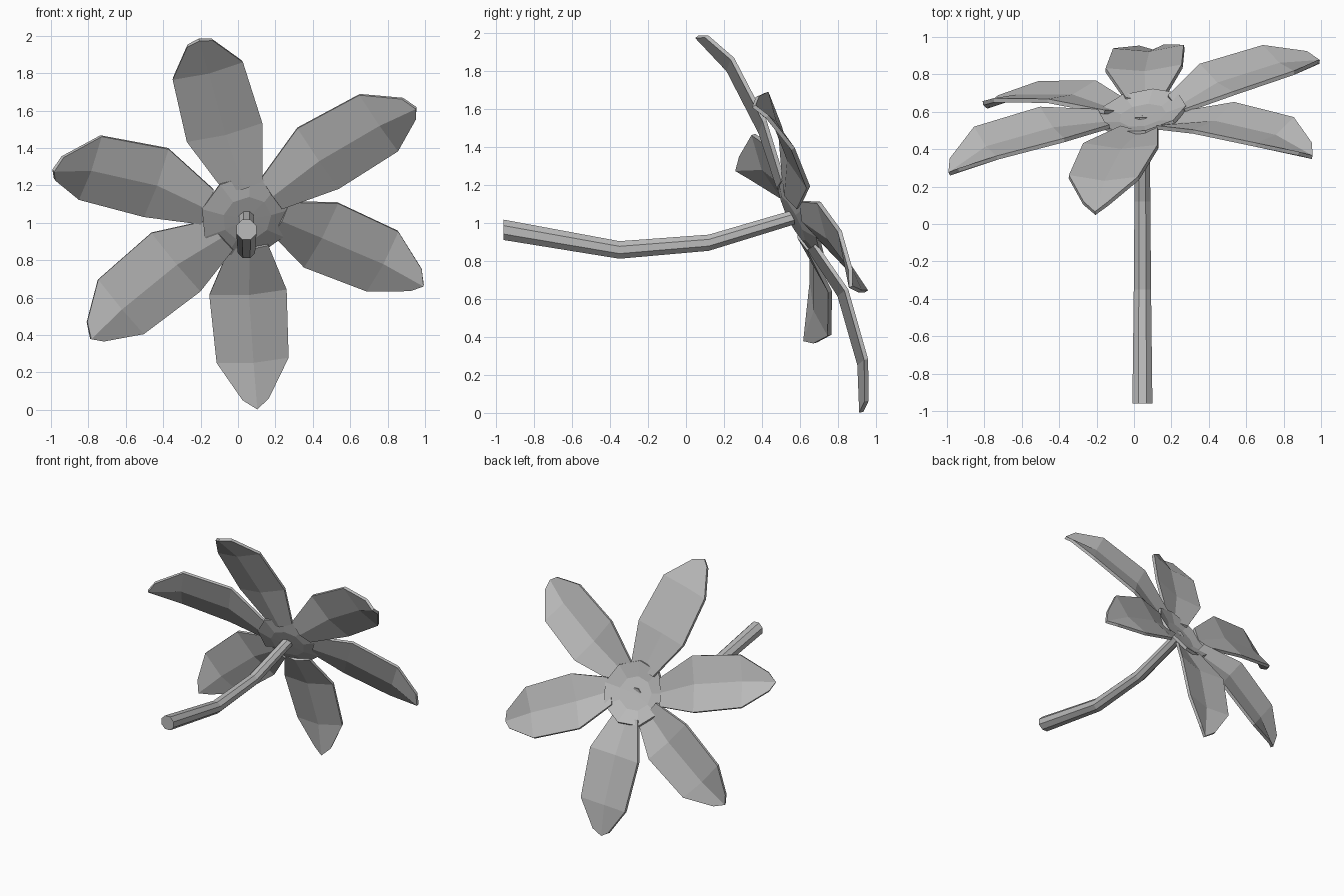
import bpy, bmesh, math
from mathutils import Vector as V

if "Cube" in bpy.data.objects:
    bpy.data.objects.remove(bpy.data.objects["Cube"])

AXIS = V((-0.17, 0.87, 0.45)).normalized()   # direction the blossom faces
HUB = V((0.045, 0.58, 1.03))

grey = bpy.data.materials.new("plain_grey")
grey.diffuse_color = (0.5, 0.5, 0.5, 1)
grey.use_nodes = True
grey.node_tree.nodes["Principled BSDF"].inputs["Base Color"].default_value = grey.diffuse_color


def make(name, rows, closed=False, caps=False, thickness=0):
    """Skin a list of point rows with quads; closed joins each row into a ring."""
    bm = bmesh.new()
    grid = [[bm.verts.new(p) for p in row] for row in rows]
    n = len(rows[0])
    for a, b in zip(grid, grid[1:]):
        for i in range(n if closed else n - 1):
            j = (i + 1) % n
            bm.faces.new((a[i], a[j], b[j], b[i]))
    if caps:
        bm.faces.new(grid[0])
        bm.faces.new(grid[-1])
    bmesh.ops.recalc_face_normals(bm, faces=bm.faces)
    mesh = bpy.data.meshes.new(name)
    bm.to_mesh(mesh)
    bm.free()
    mesh.materials.append(grey)
    obj = bpy.data.objects.new(name, mesh)
    bpy.context.collection.objects.link(obj)
    if thickness:
        mod = obj.modifiers.new("thickness", 'SOLIDIFY')
        mod.thickness = thickness
        mod.offset = 0
    return obj


def petal(name, side, *path):
    """Cupped leaf: a centre crease with an edge either side, root to tip."""
    path, side = [V(p) for p in path], V(side)
    back = (path[2] - path[3]).normalized() * 0.04
    rows = []
    for i, (p, w) in enumerate(zip(path, (0.5, 1, 0.93, 0.33))):
        edge = p + AXIS * 0.015 + (back if i == 3 else V((0, 0, 0)))
        rows.append((edge - side * w, p - AXIS * 0.015, edge + side * w))
    make(name, rows, thickness=0.022)


# Petals: half-width vector, then root, lower fold, upper fold and tip
petal("petal_top", (0.2, -0.005, 0.05),
      (0.03, 0.50, 1.19), (-0.07, 0.405, 1.48), (-0.16, 0.235, 1.81), (-0.21, 0.07, 1.985))
petal("petal_upper_right", (0.11, 0.075, -0.16),
      (0.18, 0.54, 1.15), (0.43, 0.555, 1.34), (0.755, 0.48, 1.53), (0.95, 0.37, 1.62))
petal("petal_lower_right", (-0.09, 0.075, -0.17),
      (0.23, 0.63, 1.02), (0.445, 0.76, 0.93), (0.775, 0.865, 0.79), (0.99, 0.88, 0.67))
petal("petal_bottom", (0.205, 0.01, 0.015),
      (0.06, 0.66, 0.87), (0.055, 0.82, 0.625), (0.08, 0.925, 0.26), (0.1, 0.935, 0.01))
petal("petal_lower_left", (0.13, 0.05, -0.155),
      (-0.09, 0.61, 0.93), (-0.33, 0.695, 0.785), (-0.625, 0.695, 0.545), (-0.79, 0.64, 0.385))
petal("petal_left", (-0.065, 0.085, -0.18),
      (-0.16, 0.55, 1.08), (-0.435, 0.52, 1.21), (-0.79, 0.42, 1.29), (-0.99, 0.28, 1.285))

# Flower centre: shallow nine-sided dish
u = V((0, 0, 1)).cross(AXIS).normalized()
v = AXIS.cross(u)


def ring(r, h):
    return [HUB + AXIS * h + (u * math.cos(a) + v * math.sin(a)) * r
            for a in (math.radians(90 + 40 * i) for i in range(9))]


make("flower_centre", [ring(0.245, 0.02), ring(0.13, -0.01), ring(0.002, -0.012)],
     closed=True, caps=False, thickness=0.022)

# Stem: eight-sided bent rod, (y, z, radius) at each bend
stem = [(-0.96, 0.963, 0.058), (-0.35, 0.857, 0.05), (0.12, 0.895, 0.046), (0.57, 1.03, 0.042)]
make("stem", [[(0.045 + r * math.cos(a), y, z + r * math.sin(a))
               for a in (math.pi / 8 + math.pi / 4 * i for i in range(8))]
              for y, z, r in stem], closed=True, caps=True)
